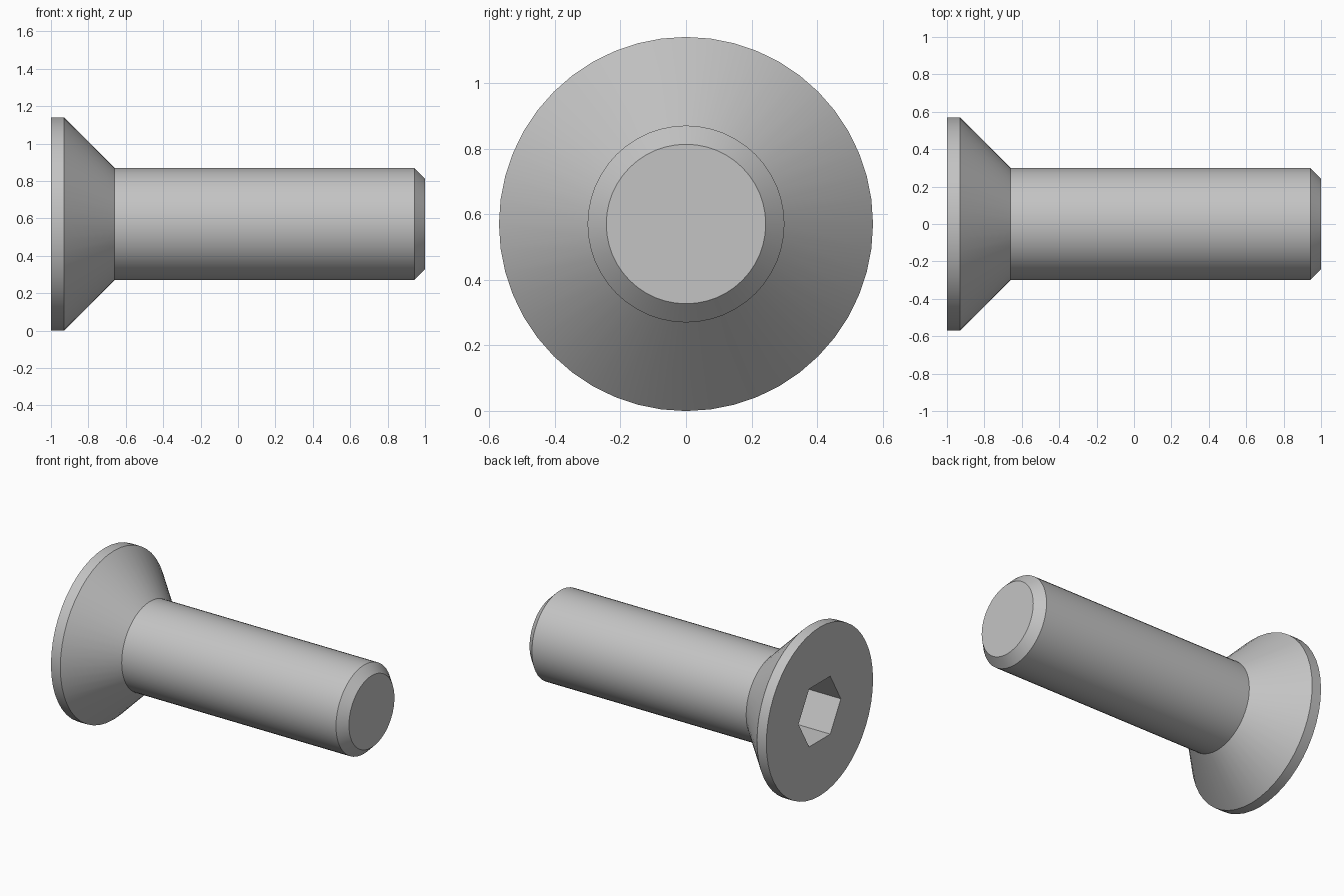
import bpy, bmesh, math

# Remove the default cube
cube = bpy.data.objects.get("Cube")
if cube:
    bpy.data.objects.remove(cube, do_unlink=True)

HEAD_R = 0.57
SHAFT_R = 0.30
SIDES = 48
HEX_R = 0.226
SOCKET_DEPTH = 0.30

steel = bpy.data.materials.new("grey steel")
steel.use_nodes = True
grey = (0.55, 0.55, 0.55, 1)
steel.diffuse_color = grey
steel.node_tree.nodes["Principled BSDF"].inputs["Base Color"].default_value = grey

bm = bmesh.new()


def ring(x, radius, sides):
    """Regular polygon of vertices around the screw axis."""
    turn = 2 * math.pi / sides
    return [bm.verts.new((x, radius * math.cos(i * turn),
                          HEAD_R + radius * math.sin(i * turn)))
            for i in range(sides)]


def skin(a, b):
    """Quads between two rings with the same number of sides."""
    for i in range(len(a)):
        j = (i + 1) % len(a)
        bm.faces.new((a[i], a[j], b[j], b[i]))


def loop_edges(verts):
    return [bm.edges.get((v, verts[i - 1])) for i, v in enumerate(verts)]


# Countersunk head, shaft and chamfered tip as one turned profile
profile = [(-1, HEAD_R), (-0.93, HEAD_R), (-0.66, SHAFT_R),
           (0.943, SHAFT_R), (1, 0.243)]
rings = [ring(x, r, SIDES) for x, r in profile]
for a, b in zip(rings, rings[1:]):
    skin(a, b)
bm.faces.new(rings[-1])

# Hexagonal socket with its floor
mouth = ring(-1, HEX_R, 6)
floor = ring(-1 + SOCKET_DEPTH, HEX_R, 6)
skin(mouth, floor)
bm.faces.new(floor)

# Flat head face around the socket
bmesh.ops.triangle_fill(bm, use_beauty=True, use_dissolve=False,
                        edges=loop_edges(rings[0]) + loop_edges(mouth))
bmesh.ops.recalc_face_normals(bm, faces=bm.faces)

mesh = bpy.data.meshes.new("countersunk_screw")
bm.to_mesh(mesh)
bm.free()
mesh.materials.append(steel)
screw = bpy.data.objects.new("countersunk_screw", mesh)
bpy.context.collection.objects.link(screw)

# Smooth round surfaces, keep the turned edges crisp
bpy.ops.object.select_all(action="DESELECT")
screw.select_set(True)
bpy.context.view_layer.objects.active = screw
bpy.ops.object.shade_smooth_by_angle(angle=math.radians(30))
